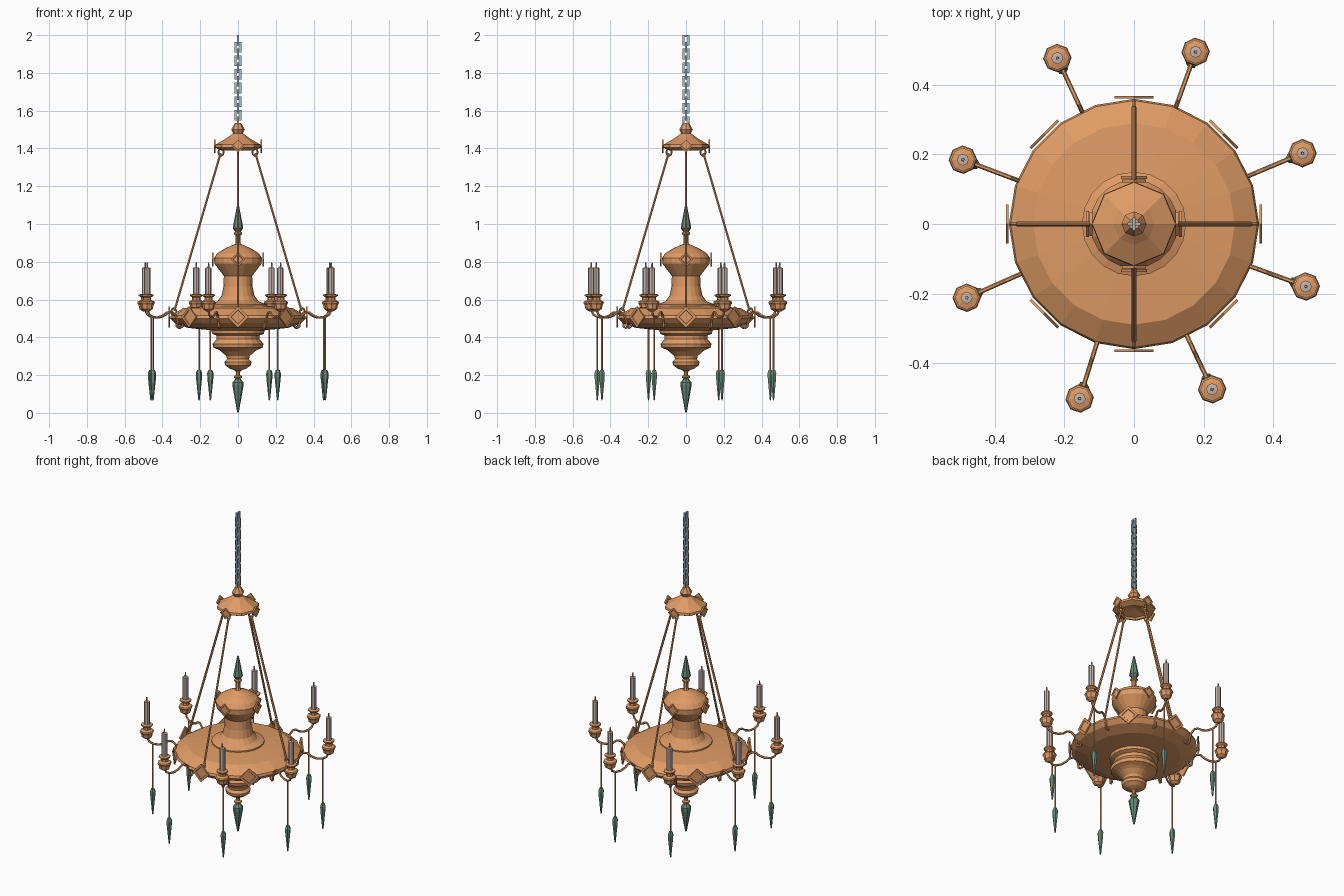
import bpy, bmesh, math
from mathutils import Vector, Matrix

if "Cube" in bpy.data.objects:
    bpy.data.objects.remove(bpy.data.objects["Cube"])


def material(name, rgb):
    m = bpy.data.materials.new(name)
    m.diffuse_color = (*rgb, 1)
    m.use_nodes = True
    m.node_tree.nodes["Principled BSDF"].inputs["Base Color"].default_value = m.diffuse_color
    return m


COPPER = material("copper", (0.74, 0.33, 0.13))
GREEN = material("green_glass", (0.14, 0.26, 0.19))
STEEL = material("chain_steel", (0.38, 0.52, 0.56))
WAX = material("candle_wax", (0.56, 0.46, 0.41))


def add(name, bm, mat, matrix=Matrix()):
    bmesh.ops.recalc_face_normals(bm, faces=bm.faces)
    me = bpy.data.meshes.new(name)
    bm.to_mesh(me)
    bm.free()
    me.materials.append(mat)
    ob = bpy.data.objects.new(name, me)
    ob.matrix_world = matrix
    bpy.context.collection.objects.link(ob)
    return ob


def lathe(name, profile, n, mat, at=(0, 0, 0), turn=0.0):
    """Revolve (radius, z) points, capping both ends."""
    bm = bmesh.new()
    rings = []
    for r, z in profile:
        if r == 0:
            rings.append([bm.verts.new((0, 0, z))])
        else:
            rings.append([bm.verts.new((r * math.cos(math.tau * i / n), r * math.sin(math.tau * i / n), z))
                          for i in range(n)])
    for a, b in zip(rings, rings[1:]):
        for i in range(n):
            j = (i + 1) % n
            vs = [a[i % len(a)], a[j % len(a)], b[j % len(b)], b[i % len(b)]]
            bm.faces.new(list(dict.fromkeys(vs)))
    for end in (rings[0], rings[-1]):
        if len(end) > 1:
            bm.faces.new(end)
    return add(name, bm, mat, Matrix.Translation(at) @ Matrix.Rotation(turn, 4, 'Z'))


def tube(name, pts, radius, mat, matrix=Matrix(), cyclic=False, res=1):
    """Sweep a round section along a path, as a mesh."""
    cu = bpy.data.curves.new(name, 'CURVE')
    cu.dimensions = '3D'
    cu.bevel_depth = radius
    cu.bevel_resolution = res
    cu.use_fill_caps = not cyclic
    sp = cu.splines.new('POLY')
    sp.points.add(len(pts) - 1)
    for p, co in zip(sp.points, pts):
        p.co = (*co, 1)
    sp.use_cyclic_u = cyclic
    sp.use_smooth = False
    tmp = bpy.data.objects.new(name + "_path", cu)
    bpy.context.collection.objects.link(tmp)
    me = bpy.data.meshes.new_from_object(tmp)
    bpy.data.objects.remove(tmp)
    me.materials.clear()
    me.materials.append(mat)
    ob = bpy.data.objects.new(name, me)
    ob.matrix_world = matrix
    bpy.context.collection.objects.link(ob)
    return ob


def diamond(name, radius, z, half, angle):
    """Upright diamond plate facing outward, with a sunk square panel."""
    bm = bmesh.new()
    vs = [bm.verts.new(p) for p in ((0, half, 0), (0, 0, half), (0, -half, 0), (0, 0, -half))]
    face = bm.faces.new(vs)
    face.normal_update()
    ext = bmesh.ops.extrude_face_region(bm, geom=[face])
    top = [g for g in ext['geom'] if isinstance(g, bmesh.types.BMFace)][0]
    bmesh.ops.translate(bm, vec=(0.008, 0, 0), verts=top.verts)
    bmesh.ops.recalc_face_normals(bm, faces=bm.faces)
    bmesh.ops.inset_individual(bm, faces=[top], thickness=half * 0.3, depth=0)
    bmesh.ops.inset_individual(bm, faces=[top], thickness=half * 0.06, depth=-0.004)
    add(name, bm, COPPER, Matrix.Rotation(angle, 4, 'Z') @ Matrix.Translation((radius, 0, z)))


def chain_link(z, turn):
    """Flat rectangular link made by framing a box."""
    bm = bmesh.new()
    w, h, t = 0.018, 0.028, 0.005
    for sx, sz, cx, cz in ((t, h, w - t, 0), (t, h, t - w, 0), (w, t, 0, h - t), (w, t, 0, t - h)):
        m = Matrix.Translation((cx, 0, cz)) @ Matrix.Diagonal((2 * sx, 2 * t, 2 * sz, 1))
        bmesh.ops.create_cube(bm, size=1, matrix=m)
    add("chain_link", bm, STEEL, Matrix.Translation((0, 0, z)) @ Matrix.Rotation(turn, 4, 'Z'))


# Main body: bell, neck, dish and stepped underside
lathe("body", [(0, 0.895), (0.025, 0.89), (0.07, 0.87), (0.11, 0.845), (0.127, 0.82), (0.125, 0.79),
               (0.075, 0.725), (0.077, 0.67), (0.087, 0.62), (0.11, 0.59), (0.15, 0.575), (0.15, 0.567),
               (0.29, 0.555), (0.355, 0.515), (0.36, 0.50), (0.335, 0.475), (0.265, 0.45), (0.14, 0.437),
               (0.138, 0.42), (0.115, 0.41), (0.115, 0.39), (0.135, 0.365), (0.13, 0.345), (0.105, 0.335),
               (0.088, 0.325), (0.062, 0.30), (0.058, 0.285), (0.072, 0.27), (0.068, 0.252),
               (0.045, 0.235), (0.018, 0.225), (0, 0.222)], 20, COPPER)

# Finials with green glass points, above and below
lathe("top_finial_stem", [(0.022, 0.885), (0.013, 0.90), (0.013, 0.94), (0.022, 0.945), (0.022, 0.952),
                          (0.012, 0.965)], 8, COPPER)
lathe("top_glass_point", [(0.012, 0.955), (0.028, 0.978), (0.005, 1.1), (0, 1.105)], 8, GREEN)
lathe("bottom_finial_stem", [(0.02, 0.23), (0.011, 0.215), (0.011, 0.20), (0.022, 0.195), (0.022, 0.187),
                             (0.011, 0.18), (0.014, 0.17)], 8, COPPER)
lathe("bottom_glass_point", [(0.014, 0.18), (0.03, 0.16), (0.03, 0.148), (0.005, 0.007), (0, 0.0)], 8, GREEN)

# Ceiling canopy
lathe("canopy", [(0.016, 1.535), (0.022, 1.525), (0.036, 1.50), (0.026, 1.48), (0.06, 1.455), (0.12, 1.42),
                 (0.122, 1.405), (0.085, 1.388), (0.078, 1.40), (0, 1.42)], 8, COPPER)

# Chain of alternating rectangular links
for i in range(13):
    chain_link(1.972 - 0.036 * i, math.pi / 2 * ((i + 1) % 2))

# Four hanging rods with end rings, plus the small diamonds
for k in range(4):
    a = k * math.pi / 2
    rot = Matrix.Rotation(a, 4, 'Z')
    tube("hanging_rod", [(0.092, 0, 1.375), (0.337, 0, 0.54)], 0.0065, COPPER, rot)
    for r, z in ((0.09, 1.38), (0.34, 0.535)):
        tube("rod_ring", [(r + 0.014 * math.cos(t * math.pi / 4), 0, z + 0.02 * math.sin(t * math.pi / 4))
                          for t in range(8)], 0.005, COPPER, rot, cyclic=True, res=0)
    diamond("canopy_diamond", 0.12, 1.412, 0.035, a)
    diamond("bell_diamond", 0.13, 0.812, 0.038, a)

# Large diamonds round the dish rim
for k in range(8):
    diamond("rim_diamond", 0.361, 0.508, 0.056, k * math.pi / 4)

# Eight slightly uneven candle arms
ARM = [(0.318, 0.478), (0.322, 0.458), (0.334, 0.449), (0.346, 0.458), (0.348, 0.485), (0.36, 0.515),
       (0.38, 0.533), (0.402, 0.532), (0.425, 0.515), (0.455, 0.505), (0.49, 0.507), (0.513, 0.52), (0.524, 0.545)]
for k, deg in enumerate((22.8, 70.3, 114.8, 159.4, 203.8, 252.7, 295.3, 340)):
    a = math.radians(deg)
    d = Vector((math.cos(a), math.sin(a), 0))
    tube("candle_arm", [(r, 0, z) for r, z in ARM], 0.0065, COPPER, Matrix.Rotation(a, 4, 'Z'))
    cup = d * 0.526
    lathe("candle_cup", [(0.012, 0.538), (0.03, 0.55), (0.034, 0.57), (0.041, 0.582), (0.038, 0.59),
                         (0.022, 0.597), (0.022, 0.612), (0.034, 0.62), (0.034, 0.626), (0.018, 0.63)],
          8, COPPER, cup, a + math.pi / 8)
    lathe("candle", [(0.017, 0.62), (0.017, 0.768), (0, 0.77)], 8, WAX, cup)
    lathe("wick", [(0.005, 0.768), (0.004, 0.795)], 5, WAX, cup)
    # Hanging rod and green glass drop
    hang = d * 0.492
    lathe("drop_rod", [(0.0045, 0.51), (0.0045, 0.215)], 5, COPPER, hang)
    lathe("glass_drop", [(0.01, 0.228), (0.017, 0.21), (0.016, 0.185), (0.004, 0.07), (0, 0.065)], 6, GREEN, hang)
